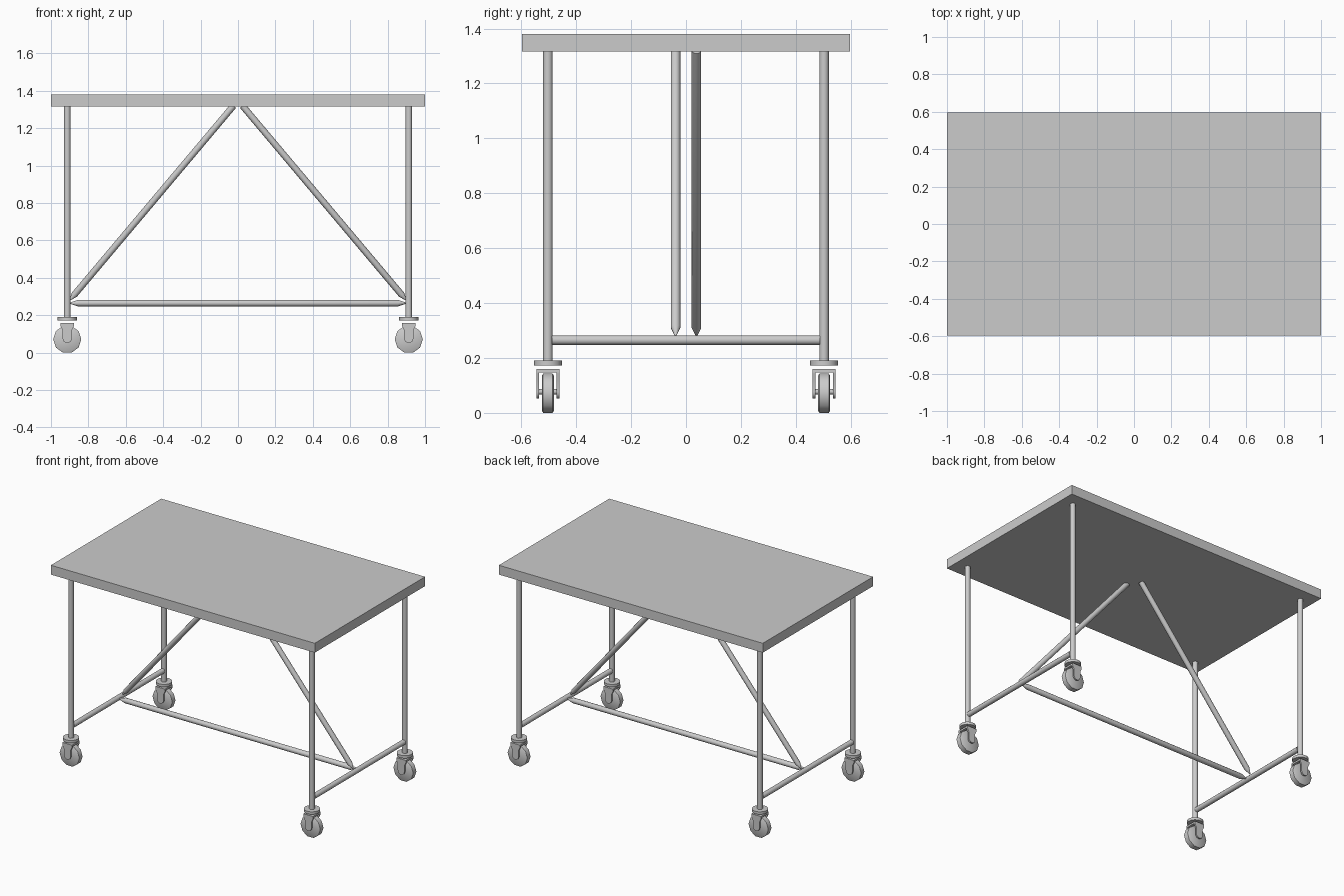
import bpy, bmesh
from math import pi, cos, sin
from mathutils import Vector, Matrix

cube = bpy.data.objects.get("Cube")
if cube:
    bpy.data.objects.remove(cube, do_unlink=True)

grey = bpy.data.materials.new("light grey")
grey.use_nodes = True
grey.diffuse_color = (0.6, 0.6, 0.6, 1)
grey.node_tree.nodes["Principled BSDF"].inputs["Base Color"].default_value = (0.6, 0.6, 0.6, 1)

LEG_X, LEG_Y, TOP_Z, RAIL_Z, TUBE = 0.913, 0.503, 1.316, 0.265, 0.0175


def finish(name, bm, smooth=True):
    bmesh.ops.recalc_face_normals(bm, faces=bm.faces)
    mesh = bpy.data.meshes.new(name)
    bm.to_mesh(mesh)
    bm.free()
    mesh.materials.append(grey)
    obj = bpy.data.objects.new(name, mesh)
    bpy.context.collection.objects.link(obj)
    if smooth:
        bpy.ops.object.select_all(action='DESELECT')
        obj.select_set(True)
        bpy.context.view_layer.objects.active = obj
        bpy.ops.object.shade_smooth_by_angle(angle=pi / 4)
    return obj


def box(name, center, size):
    bm = bmesh.new()
    bmesh.ops.create_cube(bm, size=1, matrix=Matrix.Translation(center) @ Matrix.Diagonal((*size, 1)))
    return finish(name, bm, False)


def lathe(name, start, end, profile, sides=12, turn=0):
    """Sweep (distance, radius) rings along the line from start to end."""
    start, axis = Vector(start), Vector(end) - Vector(start)
    rot = axis.to_track_quat('Z', 'Y')
    bm = bmesh.new()
    rings = []
    for d, r in profile:
        angles = [2 * pi * i / sides + turn for i in range(sides)]
        rings.append([bm.verts.new(start + rot @ Vector((r * cos(a), r * sin(a), d))) for a in angles])
    for a, b in zip(rings, rings[1:]):
        for i in range(sides):
            j = (i + 1) % sides
            bm.faces.new((a[i], a[j], b[j], b[i]))
    bm.faces.new(rings[0])
    bm.faces.new(rings[-1])
    return finish(name, bm)


def tube(name, start, end, radius=TUBE, taper_start=0, taper_end=0, sides=12):
    length = (Vector(end) - Vector(start)).length
    profile = [(0, radius), (length, radius)]
    if taper_start:
        profile[:1] = [(0, radius * 0.15), (taper_start, radius)]
    if taper_end:
        profile[-1:] = [(length - taper_end, radius), (length, radius * 0.15)]
    return lathe(name, start, end, profile, sides)


def fork_arm(name, x, y, thick):
    """Flat plate, wide at the crown and rounded around the axle."""
    outline = [(-0.036, 0.16), (-0.036, 0.142), (-0.025, 0.12)]
    outline += [(-0.025 * cos(pi * i / 8), 0.077 - 0.025 * sin(pi * i / 8)) for i in range(9)]
    outline += [(0.025, 0.12), (0.036, 0.142), (0.036, 0.16)]
    bm = bmesh.new()
    face = bm.faces.new([bm.verts.new((x + px, y - thick / 2, pz)) for px, pz in outline])
    new = bmesh.ops.extrude_face_region(bm, geom=[face])["geom"]
    bmesh.ops.translate(bm, vec=(0, thick, 0), verts=[v for v in new if isinstance(v, bmesh.types.BMVert)])
    return finish(name, bm)


# Table top
box("table_top", (0, 0, 1.348), (2, 1.194, 0.064))

# Legs with casters
for sx, side in ((1, "left"), (-1, "right")):
    x = sx * LEG_X
    for sy, end in ((-1, "front"), (1, "back")):
        y, tag = sy * LEG_Y, f"{end}_{side}"
        tube(f"leg_{tag}", (x, y, 0.188), (x, y, TOP_Z))
        tube(f"caster_plate_{tag}", (x, y, 0.172), (x, y, 0.19), 0.051, sides=16)
        box(f"fork_crown_{tag}", (x, y, 0.154), (0.072, 0.084, 0.012))
        for s, arm in ((-1, "a"), (1, "b")):
            fork_arm(f"fork_arm_{arm}_{tag}", x, y + s * 0.037, 0.01)
        tube(f"axle_{tag}", (x, y - 0.042, 0.077), (x, y + 0.042, 0.077), 0.01)
        lathe(f"wheel_{tag}", (x, y - 0.022, 0.0715), (x, y + 0.022, 0.0715),
              [(0, 0.067), (0.005, 0.075), (0.039, 0.075), (0.044, 0.067)], 10, pi / 10 + pi / 2)
    # Side rail and diagonal brace
    tube(f"side_rail_{side}", (x, -0.488, RAIL_Z), (x, 0.488, RAIL_Z))
    brace_y = -sx * 0.038
    tube(f"brace_{side}", (sx * 0.9, brace_y, 0.28), (sx * 0.024, brace_y, TOP_Z + 0.004), taper_start=0.04)

# Long rail between the side rails
tube("long_rail", (-0.9, 0, RAIL_Z), (0.9, 0, RAIL_Z), taper_start=0.045, taper_end=0.045)
